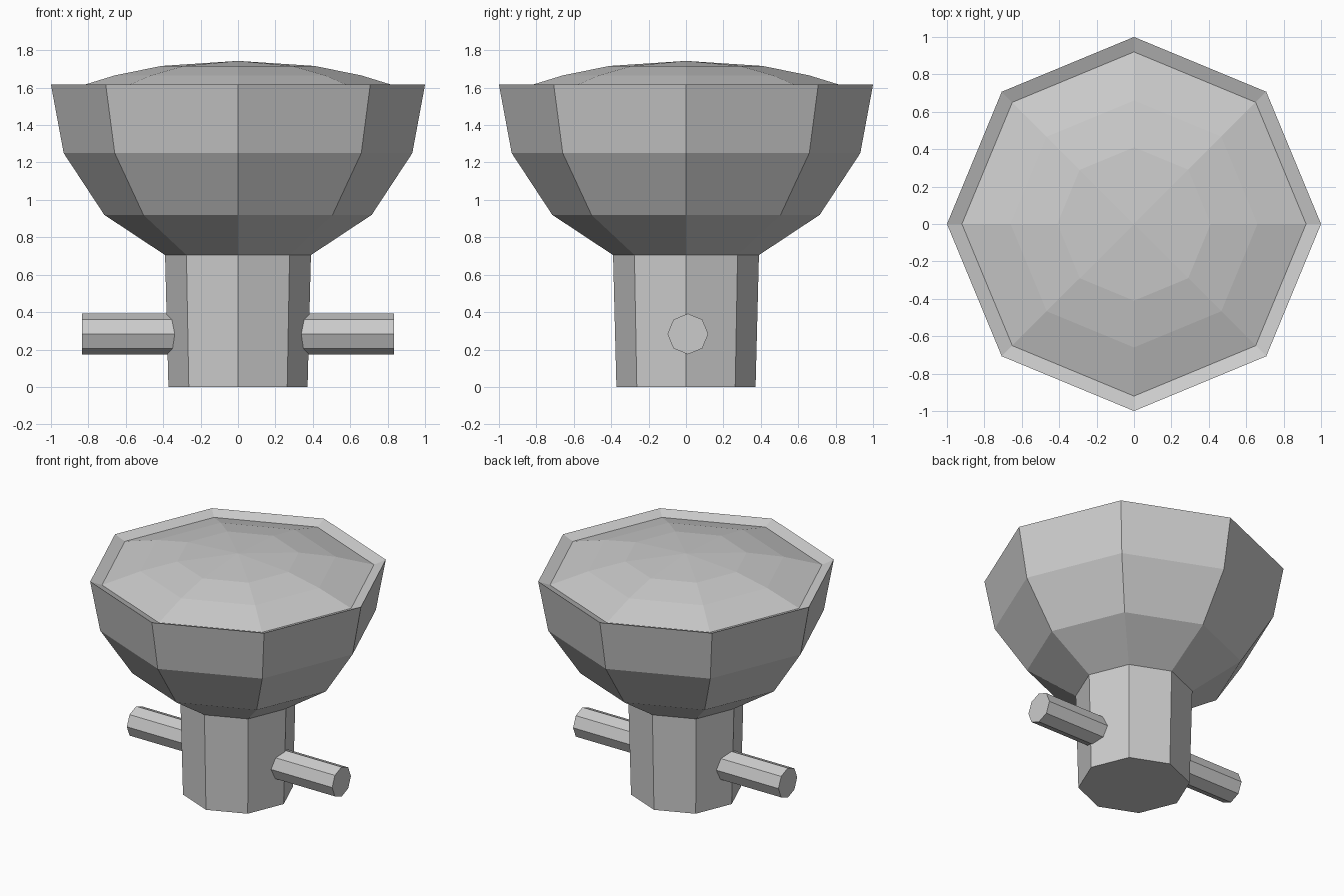
import bpy, bmesh, math

if "Cube" in bpy.data.objects:
    bpy.data.objects.remove(bpy.data.objects["Cube"])

SIDES = 8


def lathe(name, profile):
    """Closed octagonal solid from (radius, z) rings, bottom to top; radius 0 makes a tip."""
    bm = bmesh.new()
    rings = []
    for r, z in profile:
        if r == 0:
            rings.append([bm.verts.new((0, 0, z))] * SIDES)
        else:
            angles = [i * math.tau / SIDES for i in range(SIDES)]
            rings.append([bm.verts.new((r * math.cos(a), r * math.sin(a), z)) for a in angles])
    for low, high in zip(rings, rings[1:]):
        for i in range(SIDES):
            j = (i + 1) % SIDES
            corners = [low[i], low[j], high[j], high[i]]
            bm.faces.new(list(dict.fromkeys(corners)))
    # flat caps on open ends
    for (r, _), ring in ((profile[0], rings[0]), (profile[-1], rings[-1])):
        if r > 0:
            bm.faces.new(ring)
    bmesh.ops.recalc_face_normals(bm, faces=bm.faces)
    mesh = bpy.data.meshes.new(name)
    bm.to_mesh(mesh)
    bm.free()
    obj = bpy.data.objects.new(name, mesh)
    bpy.context.collection.objects.link(obj)
    return obj


# Slightly tapered stem
lathe("stem", [(0.372, 0), (0.39, 0.705)])

# Faceted bowl with a lip sloping inwards
lathe("bowl", [(0.39, 0.705), (0.715, 0.92), (0.932, 1.25), (1.0, 1.616),
               (0.92, 1.585), (0.9, 1.5)])

# Shallow domed lid resting inside the lip
lathe("domed_lid", [(0.92, 1.585), (0.66, 1.665), (0.41, 1.716), (0, 1.743)])

# Pegs sticking out either side of the stem
for name, side in (("left_peg", -1), ("right_peg", 1)):
    peg = lathe(name, [(0.109, 0.2), (0.109, 0.835)])
    peg.rotation_euler = (0, side * math.pi / 2, 0)
    peg.location = (0, 0.01, 0.283)
